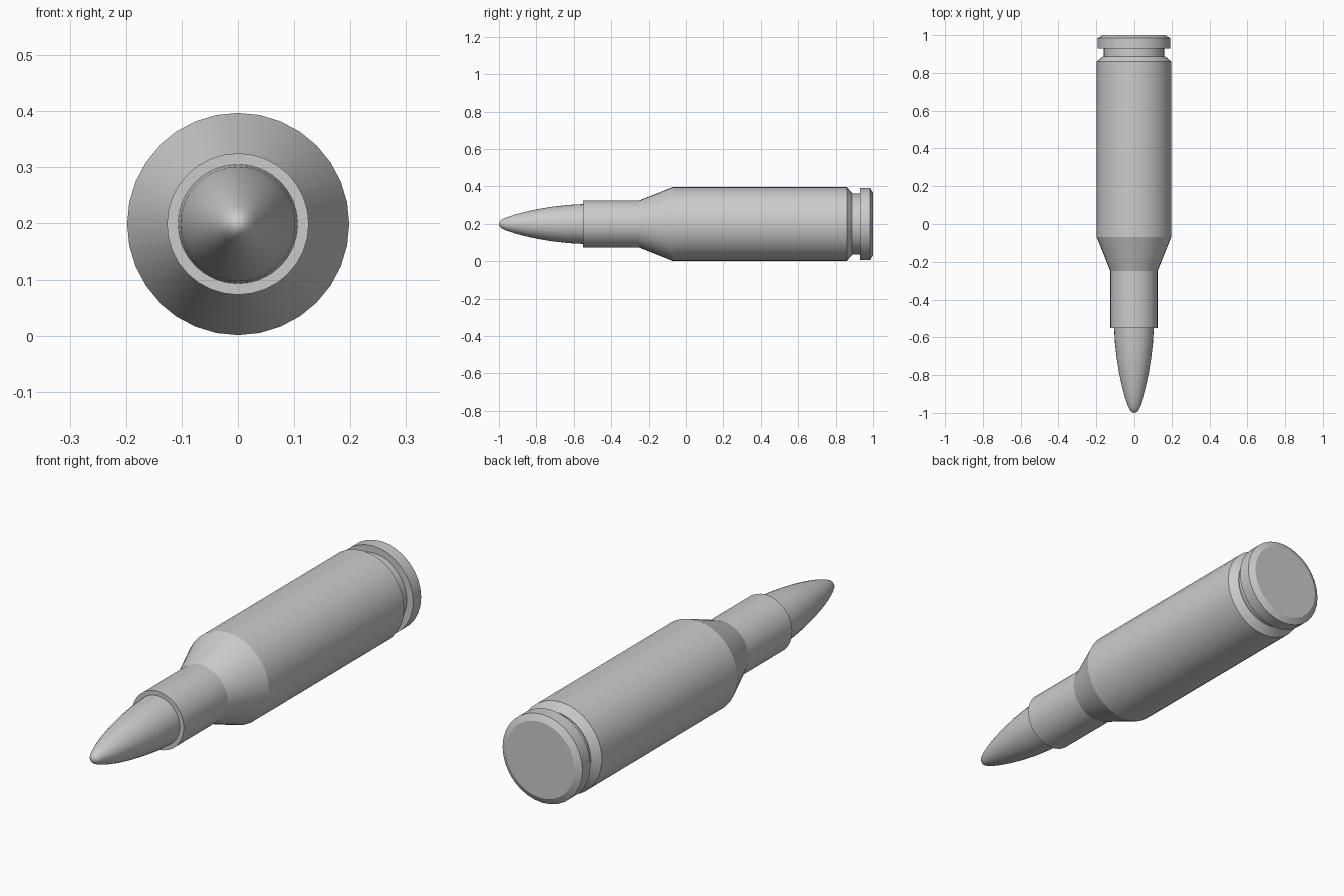
import bpy, bmesh, math

old = bpy.data.objects.get("Cube")
if old:
    bpy.data.objects.remove(old, do_unlink=True)

SIDES = 32
AXIS_HEIGHT = 0.199

metal = bpy.data.materials.new("grey metal")
metal.use_nodes = True
grey = (0.6, 0.6, 0.6, 1)
metal.diffuse_color = grey
metal.node_tree.nodes["Principled BSDF"].inputs["Base Color"].default_value = grey


def lathe(name, profile, smooth_angle):
    """Spin (y, radius) points about the long axis; zero radius makes a pole."""
    bm = bmesh.new()
    rings = []
    for y, r in profile:
        count = SIDES if r > 0 else 1
        rings.append([bm.verts.new((r * math.sin(math.tau * i / SIDES), y,
                                    AXIS_HEIGHT + r * math.cos(math.tau * i / SIDES)))
                      for i in range(count)])
    for a, b in zip(rings, rings[1:]):
        for i in range(SIDES):
            j = (i + 1) % SIDES
            corners = [a[i % len(a)], a[j % len(a)], b[j % len(b)], b[i % len(b)]]
            bm.faces.new(list(dict.fromkeys(corners)))
    for ring in (rings[0], rings[-1]):
        if len(ring) > 1:
            bm.faces.new(ring)
    bmesh.ops.recalc_face_normals(bm, faces=bm.faces)
    mesh = bpy.data.meshes.new(name)
    bm.to_mesh(mesh)
    bm.free()
    mesh.materials.append(metal)
    obj = bpy.data.objects.new(name, mesh)
    bpy.context.collection.objects.link(obj)
    bpy.ops.object.select_all(action='DESELECT')
    obj.select_set(True)
    bpy.context.view_layer.objects.active = obj
    bpy.ops.object.shade_smooth_by_angle(angle=math.radians(smooth_angle))
    return obj


# Case: mouth, neck, shoulder, body, extractor groove, rim and flat base
lathe("case", [
    (-0.55, 0.126), (-0.25, 0.126), (-0.07, 0.198), (0.86, 0.198),
    (0.888, 0.165), (0.888, 0.162), (0.93, 0.162), (0.93, 0.192),
    (0.985, 0.192), (1.0, 0.165)], 18)

# Pointed tip with a small blunt nose, seated in the mouth of the case
lathe("tip", [
    (-1.0, 0), (-0.997, 0.011), (-0.987, 0.022), (-0.965, 0.033),
    (-0.92, 0.049), (-0.86, 0.065), (-0.79, 0.080), (-0.71, 0.093),
    (-0.63, 0.102), (-0.54, 0.107)], 50)
